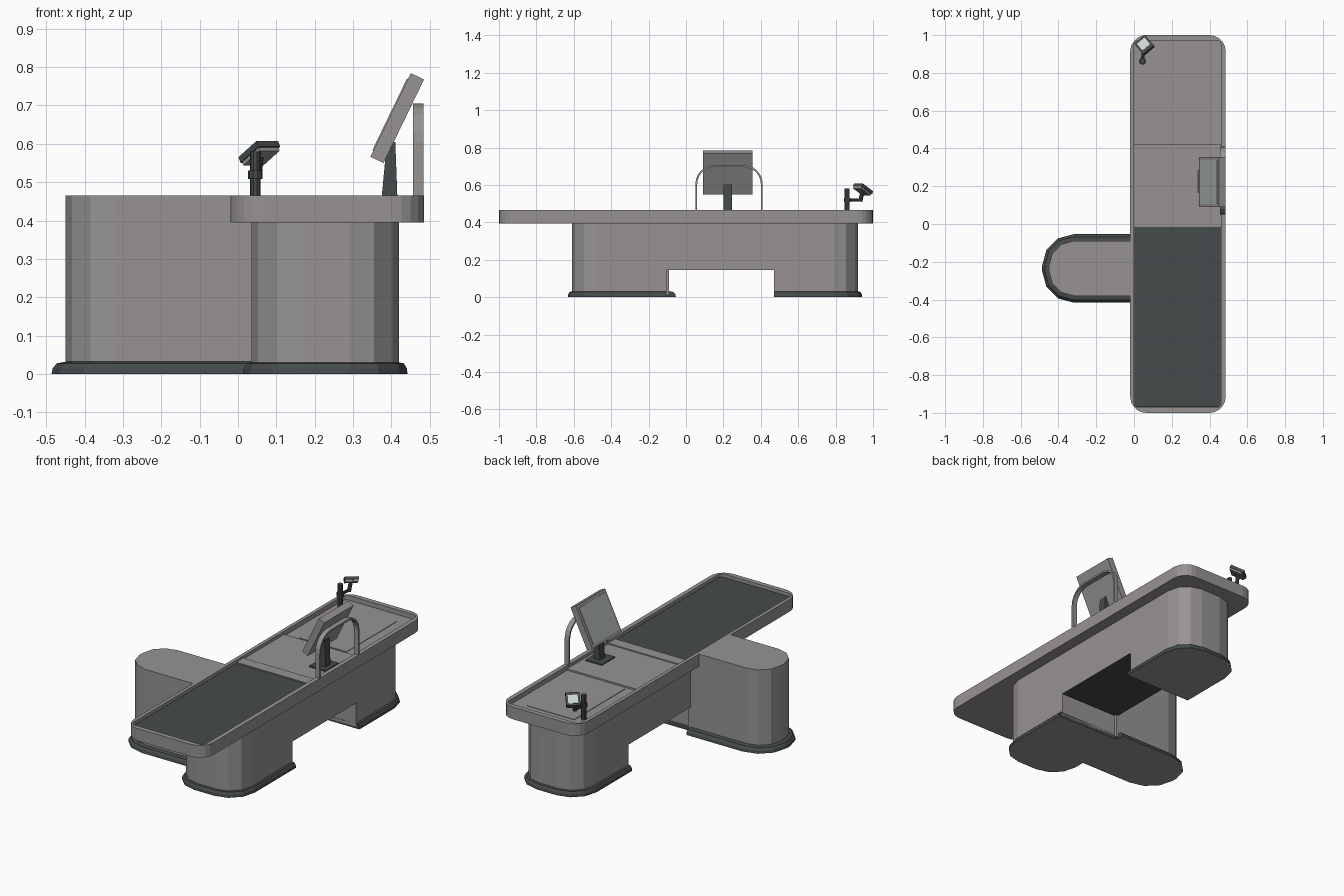
import bpy, bmesh, math
from mathutils import Matrix, Vector

if "Cube" in bpy.data.objects:
    bpy.data.objects.remove(bpy.data.objects["Cube"])


def material(name, rgb):
    m = bpy.data.materials.new(name)
    m.diffuse_color = (*rgb, 1)
    m.use_nodes = True
    m.node_tree.nodes["Principled BSDF"].inputs["Base Color"].default_value = m.diffuse_color
    return m


GREY = material("warm_grey", (0.31, 0.29, 0.29))
DARK = material("dark_rubber", (0.06, 0.07, 0.072))
SCREEN = material("screen_grey", (0.38, 0.43, 0.41))
PALE = material("pale_display", (0.62, 0.68, 0.66))


def outline(x0, x1, y0, y1, radii=(0, 0, 0, 0), seg=3):
    """Rounded rectangle, corners in order: left front, right front, right back, left back."""
    corners = ((x0, y0, 1, 1), (x1, y0, -1, 1), (x1, y1, -1, -1), (x0, y1, 1, -1))
    pts = []
    for i, ((x, y, sx, sy), r) in enumerate(zip(corners, radii)):
        for k in range(seg + 1):
            a = math.radians(180 + 90 * i + 90 * k / seg)
            pts.append((x + sx * r + r * math.cos(a), y + sy * r + r * math.sin(a)))
    return pts


def level(pts, z):
    return [(x, y, z) for x, y in pts]


def loft(name, rings, mat, under=None, matrix=None):
    """Skin a list of equal-length rings and cap both ends."""
    bm = bmesh.new()
    rows = [[bm.verts.new(p) for p in ring] for ring in rings]
    n = len(rows[0])
    for a, b in zip(rows, rows[1:]):
        for i in range(n):
            j = (i + 1) % n
            bm.faces.new((a[i], a[j], b[j], b[i]))
    bm.faces.new(rows[0][::-1])
    bm.faces.new(rows[-1])
    bmesh.ops.remove_doubles(bm, verts=bm.verts, dist=1e-5)
    bmesh.ops.recalc_face_normals(bm, faces=bm.faces)
    if under:
        for f in bm.faces:
            f.material_index = 1 if f.normal.z < -0.9 else 0
    me = bpy.data.meshes.new(name)
    bm.to_mesh(me)
    bm.free()
    me.materials.append(mat)
    if under:
        me.materials.append(under)
    ob = bpy.data.objects.new(name, me)
    bpy.context.collection.objects.link(ob)
    if matrix:
        ob.matrix_world = matrix
    return ob


def box(name, x, y, z, mat, matrix=None):
    o = outline(*x, *y, seg=1)
    return loft(name, [level(o, z[0]), level(o, z[1])], mat, matrix=matrix)


def rod(name, a, b, r, mat, sides=10):
    a, b = Vector(a), Vector(b)
    rot = (b - a).to_track_quat('Z', 'Y').to_matrix().to_4x4()
    ring = [(r * math.cos(math.tau * i / sides), r * math.sin(math.tau * i / sides))
            for i in range(sides)]
    loft(name, [level(ring, 0), level(ring, (b - a).length)], mat,
         matrix=Matrix.Translation(a) @ rot)


# Countertop tray with a raised rim
outer = outline(-0.02, 0.485, -1, 1, (0.085,) * 4, 5)
inner = outline(0.0, 0.46, -0.972, 0.972, (0.025,) * 4, 5)
loft("countertop", [level(outer, 0.395), level(outer, 0.465),
                    level(inner, 0.465), level(inner, 0.438)], GREY)

# Belt, divider, scanning deck and bagging plate inside the tray
box("conveyor_belt", (0.002, 0.458), (-0.97, -0.015), (0.43, 0.447), DARK)
box("belt_divider", (0.0, 0.46), (-0.015, 0.05), (0.43, 0.453), GREY)
box("scanning_deck", (0.0, 0.46), (0.05, 0.42), (0.43, 0.447), GREY)
box("bagging_plate", (0.08, 0.38), (0.44, 0.9), (0.43, 0.441), GREY)

# Main cabinet: beam over two legs, dark ceiling in the opening
R = 0.13
beam = outline(0.035, 0.42, -0.61, 0.92, (R,) * 4)
loft("cabinet_beam", [level(beam, 0.145), level(beam, 0.395)], GREY, DARK)
legs = (("front_leg", -0.61, -0.105, -1, 0), ("rear_leg", 0.47, 0.92, 0, 1))
for name, y0, y1, f, b in legs:
    def leg_outline(d):
        r = R + d
        return outline(0.035 - d, 0.42 + d, y0 + f * d, y1 + b * d,
                       (-f * r, -f * r, b * r, b * r))
    loft(name, [level(leg_outline(0), 0.01), level(leg_outline(0), 0.145)], GREY)
    loft(name + "_bumper", [level(leg_outline(0.022), 0), level(leg_outline(0.02), 0.015),
                            level(leg_outline(0.012), 0.028), level(leg_outline(0), 0.03)],
         DARK, GREY)


# Side wing with rounded outer end and bumper
def wing_outline(x1, d=0.0):
    r = R + d
    return outline(-0.45 - d, x1, -0.38 - d, -0.09 + d, (r, 0, 0, r))


loft("side_wing", [level(wing_outline(-0.018), 0.01), level(wing_outline(-0.018), 0.465)], GREY)
box("wing_connector", (-0.03, 0.05), (-0.38, -0.09), (0.01, 0.396), GREY)
loft("wing_bumper", [level(wing_outline(0.036, d), z) for d, z in
                     ((0.036, 0), (0.033, 0.015), (0.022, 0.028), (0, 0.032))], DARK, GREY)

# Guard arch: flat strip swept up, over and down
path = [(0.05, 0.46, 0)]
for cy, start in ((0.15, 0), (0.31, 90)):
    for k in range(7):
        t = math.radians(start + 15 * k)
        path.append((cy - 0.1 * math.cos(t), 0.605 + 0.1 * math.sin(t), t))
path.append((0.41, 0.46, math.pi))
rings = []
for y, z, t in path:
    yi, zi = y + 0.01 * math.cos(t), z - 0.01 * math.sin(t)
    rings.append([(0.456, y, z), (0.484, y, z), (0.484, yi, zi), (0.456, yi, zi)])
loft("guard_arch", rings, GREY)

# Monitor, its screen, stand and foot plate
tilt = Matrix.Translation((0.415, 0.2225, 0.667)) @ Matrix.Rotation(math.radians(25.8), 4, 'Y')
box("monitor_case", (-0.019, 0.019), (-0.1325, 0.1325), (-0.121, 0.121), GREY, tilt)
box("monitor_screen", (-0.022, -0.017), (-0.116, 0.116), (-0.104, 0.104), SCREEN, tilt)
loft("monitor_stand", [level(outline(0.373, 0.416, 0.2, 0.245, seg=1), 0.445),
                       level(outline(0.388, 0.41, 0.2, 0.245, seg=1), 0.605)], DARK)
box("stand_plate", (0.335, 0.44), (0.165, 0.285), (0.44, 0.453), DARK)

# Card reader on a post
rod("reader_post", (0.045, 0.862, 0.435), (0.045, 0.862, 0.58), 0.014, DARK)
rod("reader_collar", (0.045, 0.862, 0.508), (0.045, 0.862, 0.53), 0.019, DARK)
rod("reader_arm", (0.045, 0.862, 0.519), (0.052, 0.935, 0.519), 0.009, DARK)
rod("reader_neck", (0.052, 0.932, 0.512), (0.056, 0.945, 0.57), 0.011, DARK)
head = (Matrix.Translation((0.057, 0.945, 0.575)) @ Matrix.Rotation(math.radians(40), 4, 'Z')
        @ Matrix.Rotation(math.radians(-30), 4, 'X'))
box("reader_back", (-0.034, 0.034), (-0.038, 0.038), (-0.014, -0.004), GREY, head)
box("reader_head", (-0.037, 0.037), (-0.042, 0.042), (-0.004, 0.013), DARK, head)
box("reader_display", (-0.026, 0.026), (-0.024, 0.03), (0.012, 0.015), PALE, head)
